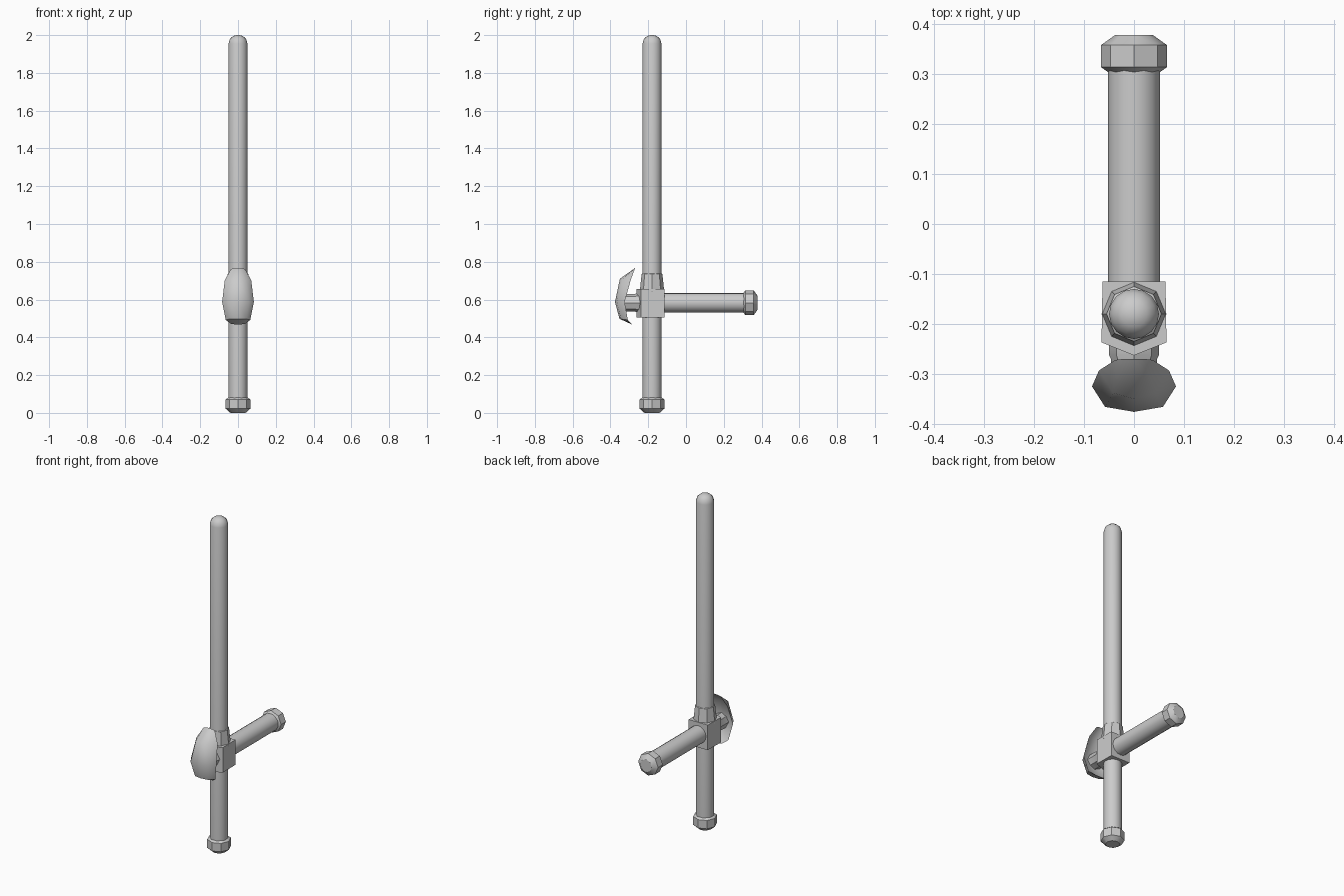
import bpy, bmesh, math
from mathutils import Vector

if "Cube" in bpy.data.objects:
    bpy.data.objects.remove(bpy.data.objects["Cube"])

CY, HZ = -0.18, 0.583   # shaft axis y, handle axis z


def finish(name, bm, angle=35):
    bmesh.ops.remove_doubles(bm, verts=bm.verts, dist=1e-5)
    bmesh.ops.recalc_face_normals(bm, faces=bm.faces)
    me = bpy.data.meshes.new(name)
    bm.to_mesh(me)
    bm.free()
    ob = bpy.data.objects.new(name, me)
    bpy.context.collection.objects.link(ob)
    bpy.ops.object.select_all(action='DESELECT')
    ob.select_set(True)
    bpy.context.view_layer.objects.active = ob
    bpy.ops.object.shade_smooth_by_angle(angle=math.radians(angle))
    return ob


def lathe(name, profile, along_y=False, n=8, angle=35):
    """Closed revolve of (radius, position) about the shaft or handle axis."""
    bm = bmesh.new()
    rings = []
    for r, p in profile:
        ring = []
        for k in range(n):
            a = 2 * math.pi * k / n
            u, v = r * math.cos(a), r * math.sin(a)
            ring.append(bm.verts.new((u, p, HZ + v) if along_y else (u, CY + v, p)))
        rings.append(ring)
    for a, b in zip(rings, rings[1:]):
        for k in range(n):
            j = (k + 1) % n
            bm.faces.new((a[k], a[j], b[j], b[k]))
    bm.faces.new(rings[0])
    bm.faces.new(rings[-1])
    return finish(name, bm, angle)


# Long shaft with rounded tip, and its collar and foot cap
lathe("shaft", [(.05, .05), (.05, 1.955), (.043, 1.98), (.026, 1.995), (.008, 2.0)], n=16, angle=50)
lathe("shaft_collar", [(.065, .64), (.063, .66), (.055, .735), (.048, .74)])
lathe("shaft_cap", [(.04, 0), (.065, .022), (.065, .072), (.05, .082)])

# Side handle, its end cap and the front stem
lathe("handle", [(.052, -.13), (.052, .34)], True, n=16)
lathe("handle_cap", [(.052, .304), (.066, .314), (.066, .358), (.038, .378)], True)
lathe("guard_stem", [(.05, -.24), (.05, -.262), (.046, -.27), (.046, -.35)], True)

# Joint block: five-sided prism pointed at the front
bm = bmesh.new()
outline = [(-.063, -.115), (.063, -.115), (.065, -.237), (0, -.263), (-.065, -.237)]
base = bm.faces.new([bm.verts.new((x, y, .505)) for x, y in outline])
ext = bmesh.ops.extrude_face_region(bm, geom=[base], use_keep_orig=True)
bmesh.ops.translate(bm, vec=Vector((0, 0, .15)),
                    verts=[g for g in ext["geom"] if isinstance(g, bmesh.types.BMVert)])
finish("joint_block", bm, 20)

# Curved guard: rows of (centre, mid, rim) points as (x, y, z), mirrored, with a hollow back
rows = [
    [(0, -.27, .767), (.02, -.27, .766), (.037, -.272, .762)],
    [(0, -.35, .71), (.042, -.338, .708), (.07, -.293, .702)],
    [(0, -.376, .587), (.058, -.366, .587), (.084, -.325, .587)],
    [(0, -.352, .498), (.044, -.344, .497), (.065, -.308, .492)],
    [(0, -.286, .468), (.018, -.286, .469), (.037, -.288, .471)],
]
bm = bmesh.new()
for depth in (0, .03):
    grid = []
    for i, row in enumerate(rows):
        full = [(-x, y, z) for x, y, z in row[:0:-1]] + row
        grid.append([bm.verts.new((x, y + (depth if 0 < i < 4 and 0 < j < 4 else 0), z))
                     for j, (x, y, z) in enumerate(full)])
    for a, b in zip(grid, grid[1:]):
        for j in range(4):
            bm.faces.new((a[j], a[j + 1], b[j + 1], b[j]))
finish("guard", bm, 50)
